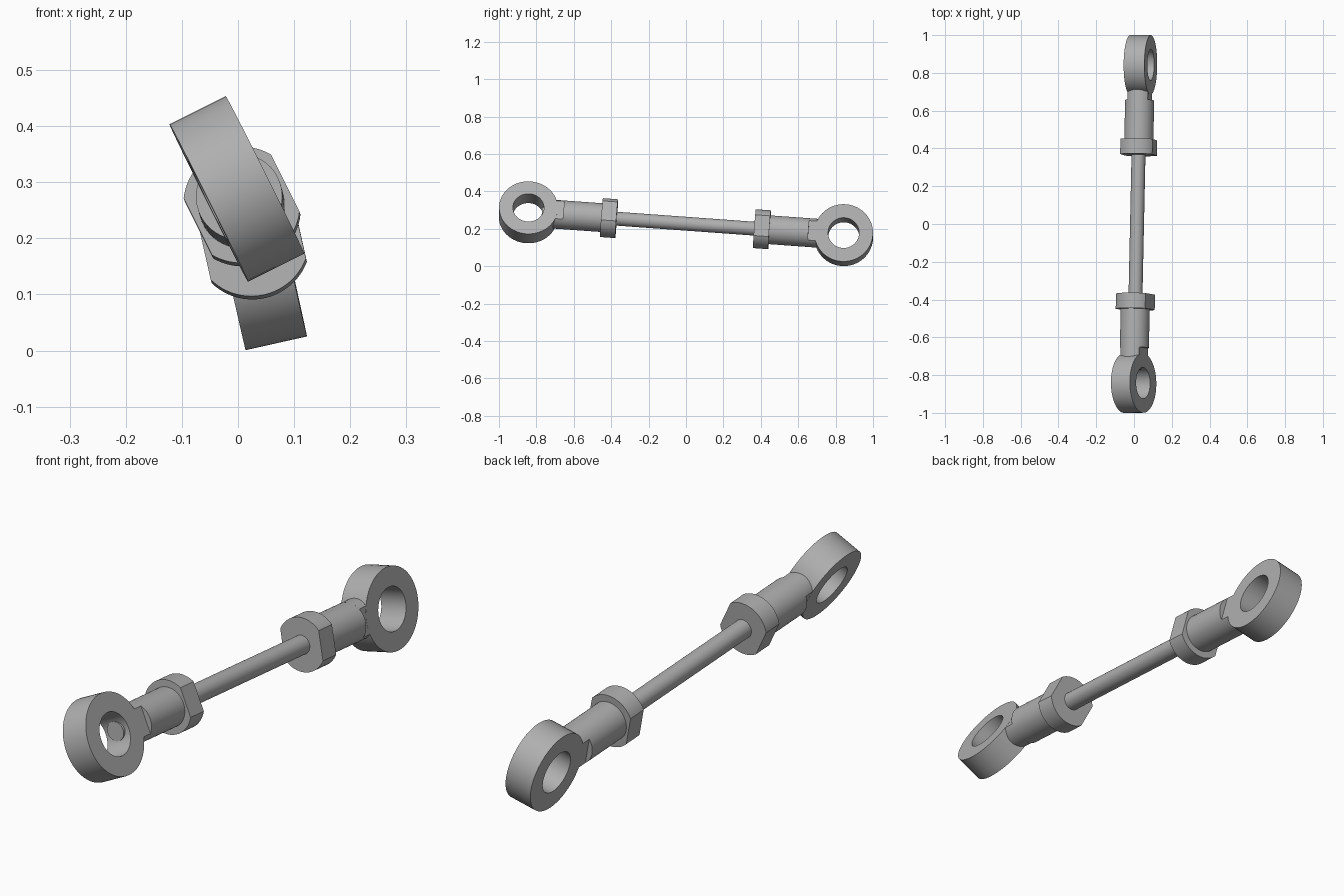
import bpy
import bmesh
from math import acos, asin, cos, sin, pi, radians
from mathutils import Matrix, Vector

if "Cube" in bpy.data.objects:
    bpy.data.objects.remove(bpy.data.objects["Cube"])

steel = bpy.data.materials.new("grey_steel")
steel.use_nodes = True
GREY = (0.43, 0.43, 0.43, 1)
steel.diffuse_color = GREY
steel.node_tree.nodes["Principled BSDF"].inputs["Base Color"].default_value = GREY

# Centres of the two eyes set the tilted axis of the rod
FRONT = Vector((-0.002, -0.843, 0.288))
BACK = Vector((0.034, 0.843, 0.166))
MID = (FRONT + BACK) / 2
HALF = (BACK - FRONT).length / 2

EYE_R, BORE_R, EYE_HALF = 0.157, 0.083, 0.056


def frame(outward, side):
    """Local z runs outward along the rod, local x is the eye's bore axis."""
    z = outward.normalized()
    x = (side - z * side.dot(z)).normalized()
    m = Matrix((x, z.cross(x), z)).transposed().to_4x4()
    m.translation = MID
    return m


def finish(name, bm, matrix):
    bmesh.ops.recalc_face_normals(bm, faces=bm.faces)
    for f in bm.faces:
        f.smooth = True
    for e in bm.edges:
        e.smooth = e.calc_face_angle(0) < radians(25)
    mesh = bpy.data.meshes.new(name)
    bm.to_mesh(mesh)
    bm.free()
    mesh.materials.append(steel)
    obj = bpy.data.objects.new(name, mesh)
    obj.matrix_world = matrix
    bpy.context.collection.objects.link(obj)


def bar(name, matrix, radius, start, end, flat=None, steps=24):
    """Round bar along local z, with optional pair of flats across local x."""
    a = acos(flat / radius) if flat else 0
    bm = bmesh.new()
    points = []
    for base in (0, pi):
        for i in range(steps + (1 if flat else 0)):
            t = base + a + (pi - 2 * a) * i / steps
            points.append(bm.verts.new((radius * cos(t), radius * sin(t), start)))
    face = bm.faces.new(points)
    grown = bmesh.ops.extrude_face_region(bm, geom=[face], use_keep_orig=True)
    moved = [v for v in grown["geom"] if isinstance(v, bmesh.types.BMVert)]
    bmesh.ops.translate(bm, verts=moved, vec=(0, 0, end - start))
    finish(name, bm, matrix)


def eye(name, matrix, centre):
    """Ring made by spinning a rectangle round the bore axis."""
    bm = bmesh.new()
    corners = [(-EYE_HALF, BORE_R), (EYE_HALF, BORE_R),
               (EYE_HALF, EYE_R), (-EYE_HALF, EYE_R)]
    verts = [bm.verts.new((x, 0, centre + r)) for x, r in corners]
    edges = [bm.edges.new((verts[i], verts[i - 1])) for i in range(4)]
    bmesh.ops.spin(bm, geom=verts + edges, cent=(0, 0, centre), axis=(1, 0, 0),
                   angle=2 * pi, steps=56)
    bmesh.ops.remove_doubles(bm, verts=bm.verts, dist=0.0005)
    finish(name, bm, matrix)


# Each end: eye, flattened neck, round shank and a lock nut with two flats
ends = [("front", FRONT - MID, Vector((0.894, 0, 0.447)), 0.372),
        ("back", BACK - MID, Vector((0.976, 0, 0.218)), 0.367)]
for label, outward, side, nut_start in ends:
    m = frame(outward, side)
    eye(label + "_eye", m, HALF)
    bar(label + "_neck", m, 0.077, 0.656, HALF - 0.1, flat=EYE_HALF - 0.0005)
    bar(label + "_shank", m, 0.077, nut_start + 0.02, 0.657)
    bar(label + "_lock_nut", m, 0.104, nut_start, nut_start + 0.081, flat=0.087)

# Centre rod, its front end just reaching into the front bore
bar("centre_rod", frame(FRONT - MID, ends[0][2]), 0.037,
    -0.6, HALF - 0.073, steps=12)
